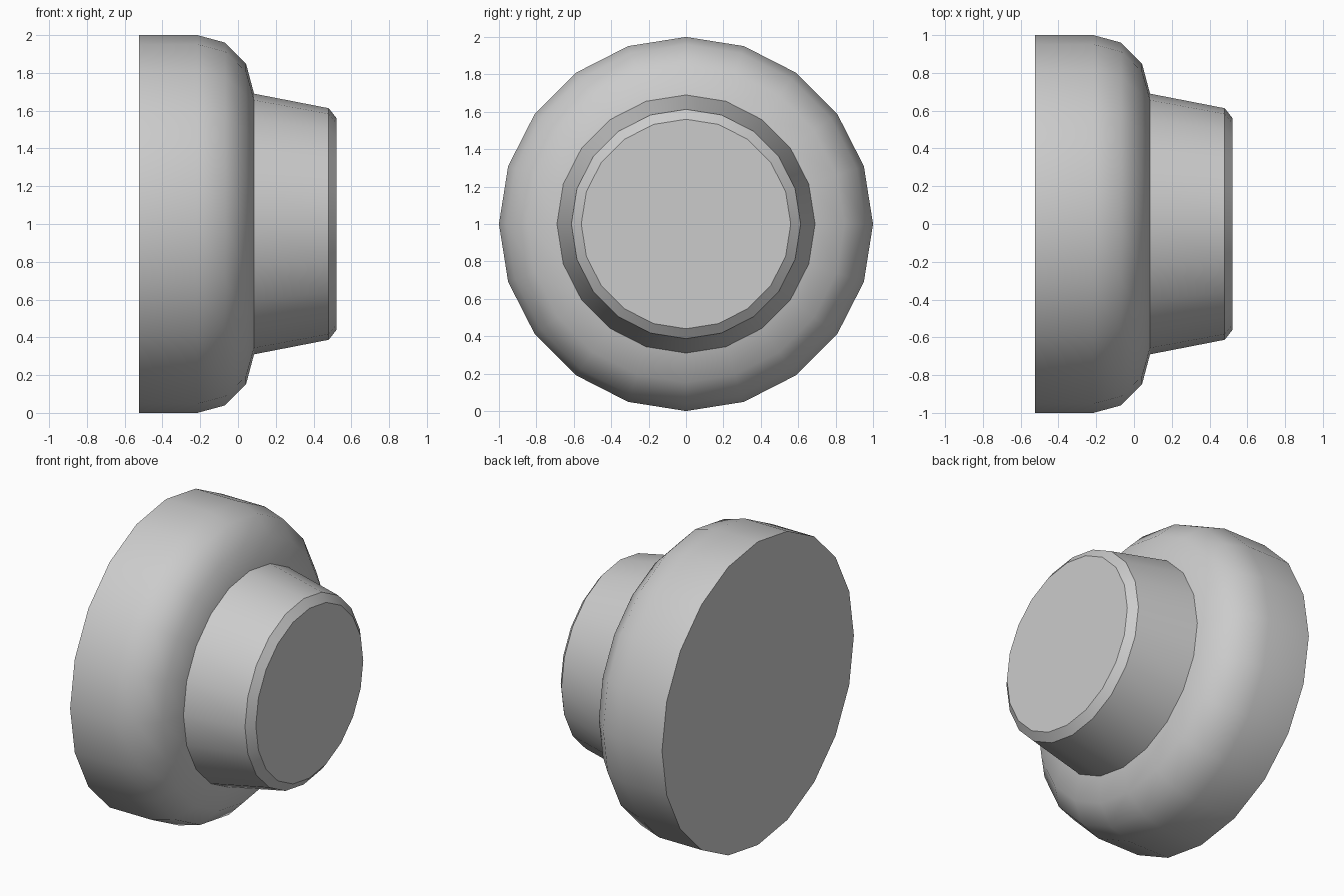
import bpy, bmesh
from math import cos, sin, pi, radians

if "Cube" in bpy.data.objects:
    bpy.data.objects.remove(bpy.data.objects["Cube"])

SIDES = 20
# Knob profile along the x axis: (x, radius)
PROFILE = [(-0.525, 1.0), (-0.215, 1.0), (-0.068, 0.96), (0.043, 0.847),
           (0.085, 0.69), (0.48, 0.613), (0.522, 0.56)]


def lathe_x(name, profile, centre_z):
    """Revolve a profile about a horizontal x axis and cap both ends."""
    bm = bmesh.new()
    rings = [[bm.verts.new((x, r * cos(2 * pi * i / SIDES),
                            centre_z + r * sin(2 * pi * i / SIDES)))
              for i in range(SIDES)] for x, r in profile]
    for a, b in zip(rings, rings[1:]):
        for i in range(SIDES):
            j = (i + 1) % SIDES
            bm.faces.new((a[i], a[j], b[j], b[i]))
    bm.faces.new(rings[0])
    bm.faces.new(rings[-1])
    bmesh.ops.recalc_face_normals(bm, faces=bm.faces)
    mesh = bpy.data.meshes.new(name)
    bm.to_mesh(mesh)
    bm.free()
    obj = bpy.data.objects.new(name, mesh)
    bpy.context.collection.objects.link(obj)
    return obj


# Wide rounded base with a tapered, chamfered grip
knob = lathe_x("round_knob", PROFILE, 1.0)
bpy.context.view_layer.objects.active = knob
knob.select_set(True)
bpy.ops.object.shade_smooth_by_angle(angle=radians(32))
